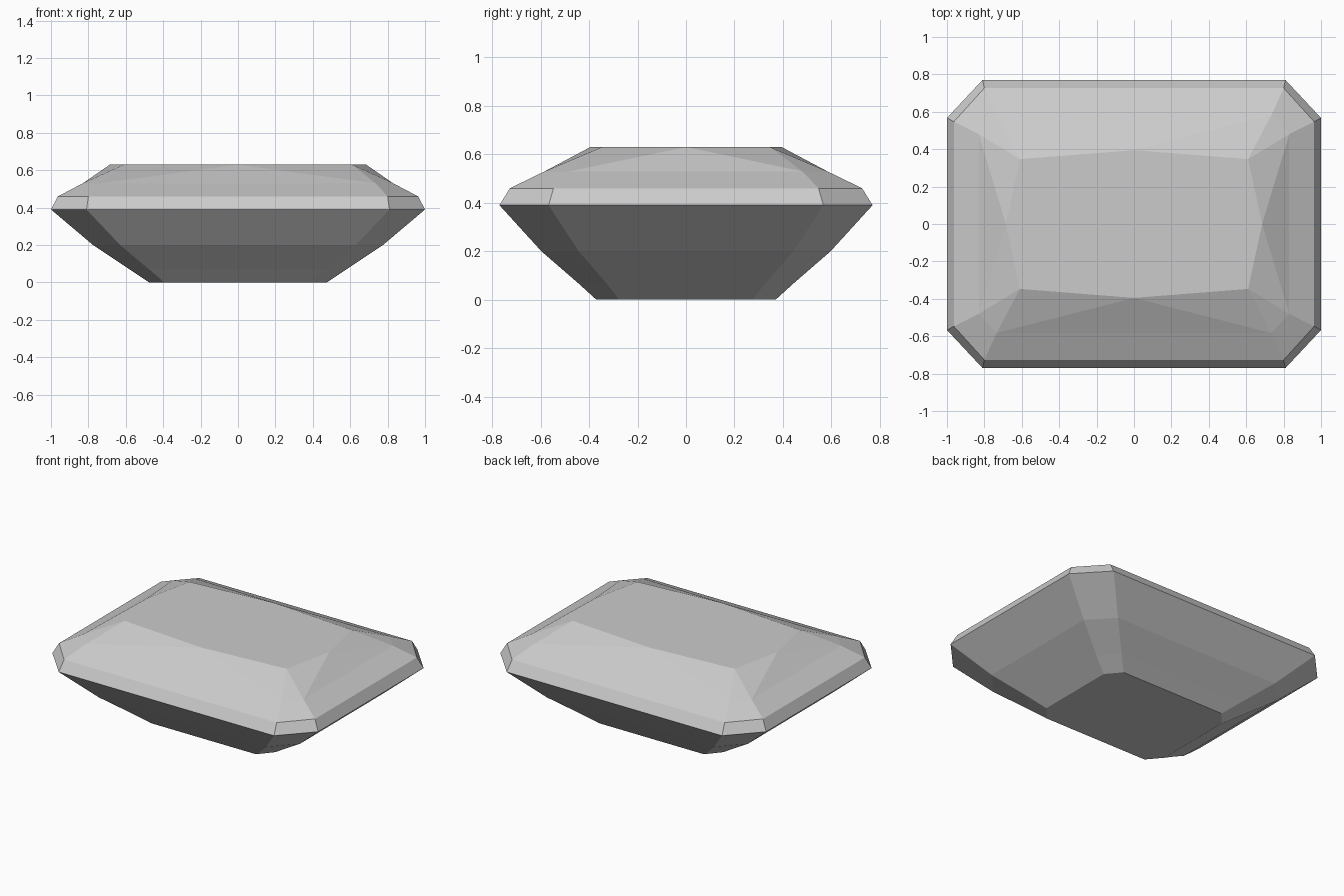
import bpy
import bmesh

if "Cube" in bpy.data.objects:
    bpy.data.objects.remove(bpy.data.objects["Cube"])

bm = bmesh.new()


def ring(x, y, cx, cy, z):
    """Rectangle with cut corners: half sizes x, y; corner cuts start at cx, cy."""
    pts = [(x, -cy), (x, cy), (cx, y), (-cx, y),
           (-x, cy), (-x, -cy), (-cx, -y), (cx, -y)]
    return [bm.verts.new((px, py, z)) for px, py in pts]


# Stepped pavilion, girdle and lower crown, from the bottom up
levels = [
    (0.475, 0.37, 0.395, 0.275, 0.0),
    (0.58, 0.447, 0.475, 0.33, 0.07),
    (0.775, 0.597, 0.63, 0.443, 0.20),
    (1.0, 0.77, 0.81, 0.567, 0.39),
    (0.963, 0.727, 0.80, 0.547, 0.46),
    (0.83, 0.583, 0.735, 0.48, 0.53),
]
rings = [ring(*level) for level in levels]
bm.faces.new(rings[0][::-1])
for low, high in zip(rings, rings[1:]):
    for i in range(8):
        j = (i + 1) % 8
        bm.faces.new((low[i], low[j], high[j], high[i]))

# Flat table on top, with a point over each side and each corner
mx, my, tx, ty = 0.685, 0.395, 0.61, 0.347
table = [bm.verts.new((x, y, 0.63)) for x, y in
         [(mx, 0), (tx, ty), (0, my), (-tx, ty),
          (-mx, 0), (-tx, -ty), (0, -my), (tx, -ty)]]
bm.faces.new(table)

# Triangular star facets between the table and the crown ring
crown = rings[-1]
for i in range(8):
    j = (i + 1) % 8
    bm.faces.new((crown[i], crown[j], table[i]))
    bm.faces.new((table[i], crown[j], table[j]))

bmesh.ops.recalc_face_normals(bm, faces=bm.faces)
mesh = bpy.data.meshes.new("cut_gem")
bm.to_mesh(mesh)
bm.free()
gem = bpy.data.objects.new("cut_gem", mesh)
bpy.context.collection.objects.link(gem)
